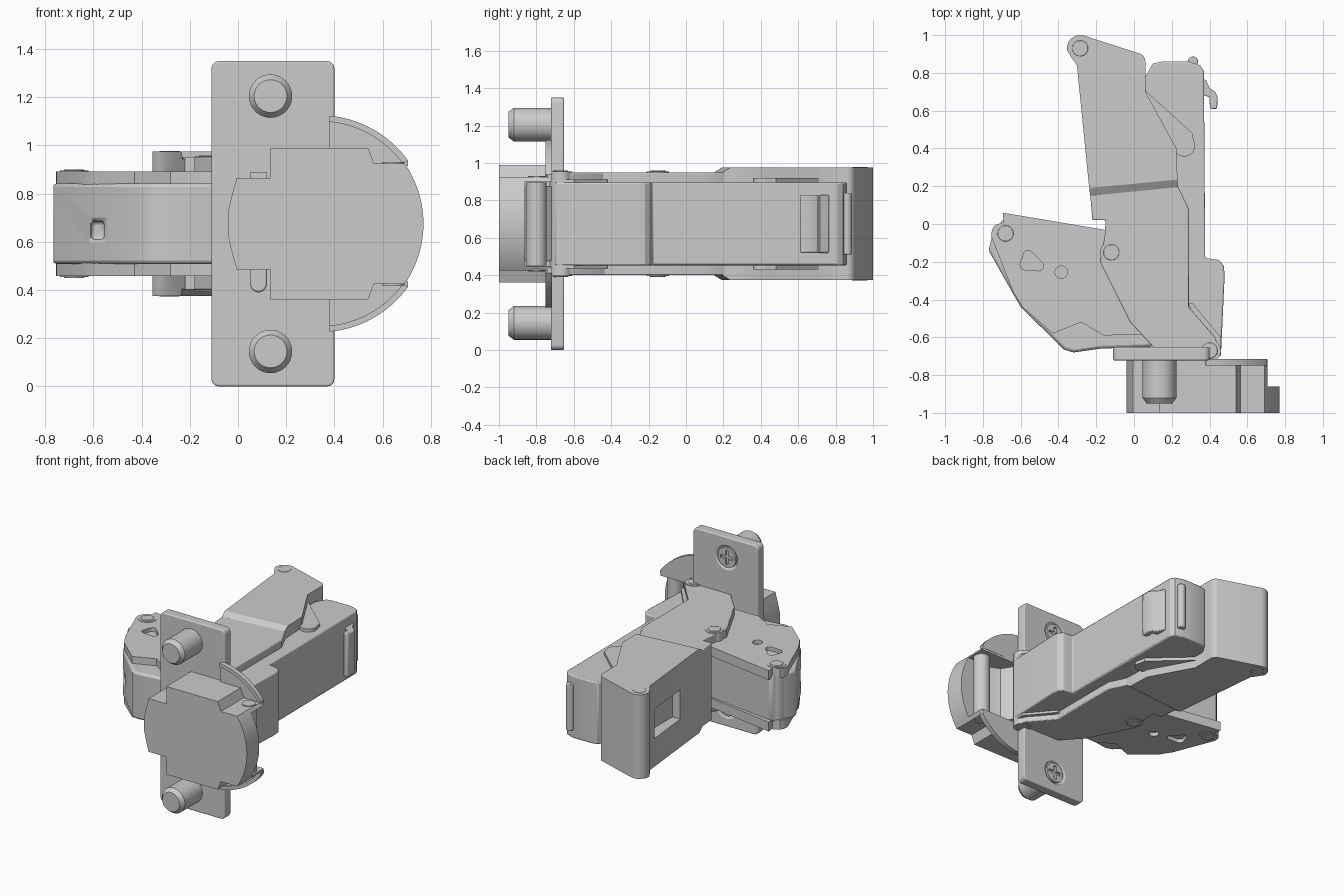
import bpy, bmesh, math
from mathutils import Matrix, Vector

if "Cube" in bpy.data.objects:
    bpy.data.objects.remove(bpy.data.objects["Cube"])

ZC = 0.675  # mirror plane height


def add(name, bm, bevel=0.0, seg=2):
    bmesh.ops.recalc_face_normals(bm, faces=bm.faces)
    me = bpy.data.meshes.new(name)
    bm.to_mesh(me)
    bm.free()
    ob = bpy.data.objects.new(name, me)
    bpy.context.collection.objects.link(ob)
    if bevel:
        m = ob.modifiers.new("bevel", "BEVEL")
        m.width, m.segments, m.limit_method, m.angle_limit = bevel, seg, "ANGLE", math.radians(40)
    return ob


def prism(name, pts, a, b, axis="z", bevel=0.0):
    """Extrude an outline: (x, y) along z, or (x, z) along y."""
    bm = bmesh.new()
    vs = [bm.verts.new((p, q, a) if axis == "z" else (p, a, q)) for p, q in pts]
    f = bm.faces.new(vs)
    ex = bmesh.ops.extrude_face_region(bm, geom=[f])["geom"]
    d = Vector((0, 0, b - a)) if axis == "z" else Vector((0, b - a, 0))
    bmesh.ops.translate(bm, vec=d, verts=[v for v in ex if isinstance(v, bmesh.types.BMVert)])
    return add(name, bm, bevel)


def half(name, pts, h, bevel=0.0):
    return prism(name, pts, ZC - h, ZC + h, "z", bevel)


def box(name, x, y, z, bevel=0.0):
    return prism(name, [(x[0], y[0]), (x[1], y[0]), (x[1], y[1]), (x[0], y[1])], z[0], z[1], "z", bevel)


def circle(cx, cy, r, a0=0, a1=360, n=40):
    closed = a1 - a0 == 360
    k = n if closed else n - 1
    return [(cx + r * math.cos(math.radians(a0 + (a1 - a0) * i / k)),
             cy + r * math.sin(math.radians(a0 + (a1 - a0) * i / k))) for i in range(n)]


def cut(ob, cutter):
    m = ob.modifiers.new("cut", "BOOLEAN")
    m.operation, m.object, m.solver = "DIFFERENCE", cutter, "EXACT"
    bpy.context.view_layer.objects.active = ob
    bpy.ops.object.modifier_move_to_index(modifier=m.name, index=0)
    bpy.ops.object.modifier_apply(modifier=m.name)
    bpy.data.objects.remove(cutter)


def pivot(name, x, y, h):
    half(name + "_washer", circle(x, y, 0.06), h + 0.004)
    ring = half(name + "_pin", circle(x, y, 0.042), h + 0.009, 0.003)
    return ring


# mounting plate with rounded corners
corners = [(0.37, 1.32, 0), (-0.08, 1.32, 90), (-0.08, 0.03, 180), (0.37, 0.03, 270)]
plate = prism("mounting_plate", [p for x, z, a in corners for p in circle(x, z, 0.03, a, a + 90, 6)],
              -0.722, -0.652, "y")
m = plate.modifiers.new("bevel", "BEVEL")
m.width, m.segments, m.limit_method, m.angle_limit = 0.022, 3, "ANGLE", math.radians(60)

# dowels in front, recessed cross screws behind
for s in (-1, 1):
    z = ZC + s * 0.53
    bm = bmesh.new()
    rings = []
    for y, r in ((-0.95, 0.068), (-0.92, 0.09), (-0.70, 0.09)):
        rings.append([bm.verts.new((x, y, q)) for x, q in circle(0.135, z, r)])
    bm.faces.new(rings[0])
    bm.faces.new(rings[2])
    for a, b in zip(rings, rings[1:]):
        for i in range(40):
            bm.faces.new((a[i], a[(i + 1) % 40], b[(i + 1) % 40], b[i]))
    add("dowel", bm)
    cut(plate, prism("cutter", circle(0.135, z, 0.082), -0.667, -0.6, "y"))
    head = prism("screw_head", circle(0.135, z, 0.07), -0.68, -0.652, "y")
    cut(head, box("cutter", (0.085, 0.185), (-0.67, -0.6), (z - 0.011, z + 0.011)))
    cut(head, box("cutter", (0.124, 0.146), (-0.67, -0.6), (z - 0.05, z + 0.05)))

# hinge cup
upper = [(-0.04, 0.055), (-0.025, 0.12), (-0.005, 0.19), (0.135, 0.19), (0.135, 0.314),
         (0.54, 0.314), (0.565, 0.25)]
a = math.degrees(math.asin(0.25 / 0.44))
outline = upper + circle(0.33, 0, 0.44, a, -a, 32) + [(x, -z) for x, z in reversed(upper)]
cup = prism("hinge_cup", [(x, ZC + z) for x, z in outline], -1.0, -0.718, "y")
cut(cup, box("cutter", (0.71, 0.9), (-0.85, -0.6), (0, 1.4)))
cut(cup, box("cutter", (0.42, 0.62), (-0.94, -0.6), (ZC - 0.225, ZC + 0.225)))
cut(cup, box("cutter", (0.58, 0.9), (-0.86, -0.6), (ZC - 0.225, ZC + 0.225)))

# crescent rims of the cup, above and below
for s in (-1, 1):
    hi, lo = math.degrees(math.acos(0.04 / 0.45)), math.degrees(math.acos(0.365 / 0.45))
    pts = circle(0.34, 0, 0.45, hi, lo, 20)
    pts += [(0.705, 0.24), (0.53, 0.24), (0.38, 0.30)]
    prism("cup_rim", [(x, ZC + s * z) for x, z in pts], -0.742, -0.716, "y")
    pts = circle(0.34, 0, 0.45, hi, lo, 20) + circle(0.34, 0, 0.425, lo, hi, 20)
    prism("cup_rim_lip", [(x, ZC + s * z) for x, z in pts], -0.75, -0.716, "y")

# small lever tips beside the cup
prism("lever_tip", circle(0.085, 0.425, 0.035, 180, 360, 12) + [(0.12, 0.50), (0.05, 0.50)],
      -0.76, -0.70, "y", 0.008)
box("lever_end", (0.05, 0.12), (-0.76, -0.70), (0.85, 0.887))

# cup roller and link
half("cup_roller", circle(0.645, -0.8, 0.055), 0.222)
half("cup_link", [(0.36, -0.66), (0.42, -0.70), (0.48, -0.80), (0.60, -0.85), (0.645, -0.855),
                  (0.62, -0.88), (0.46, -0.86), (0.40, -0.74)], 0.2)
for s in (-1, 1):
    z = ZC + s * 0.25
    prism("cup_pin", circle(0.645, -0.8, 0.045), z - 0.006, z + 0.006)

# lower arm
half("lower_arm", [(-0.232, 0.155), (-0.22, 0.02), (-0.15, 0.02), (-0.155, -0.06), (-0.18, -0.2),
                   (-0.02, -0.52), (0.1, -0.65), (0.15, -0.70), (0.38, -0.715), (0.43, -0.70),
                   (0.45, -0.66), (0.43, -0.60), (0.29, -0.44), (0.29, 0.08), (0.23, 0.205)], 0.275, 0.006)
# sloped step between lower and upper arm
bm = bmesh.new()
for x, y, h in ((-0.232, 0.15, 0.275), (0.233, 0.195, 0.275), (-0.237, 0.19, 0.3), (0.23, 0.235, 0.3)):
    for s in (-1, 1):
        bm.verts.new((x, y, ZC + s * h))
bmesh.ops.convex_hull(bm, input=bm.verts)
add("arm_step", bm)
# upper arm with a rounded end and side window
arm = half("upper_arm", [(-0.237, 0.19), (0.23, 0.235), (0.225, 0.40), (0.06, 0.70), (0.06, 0.84)]
           + circle(0.015, 0.86, 0.045, 0, 70, 6) + circle(-0.285, 0.93, 0.07, 70, 190, 16)
           + [(-0.33, 0.88), (-0.302, 0.84)], 0.3)
cut(arm, box("cutter", (-0.5, -0.2), (0.44, 0.78), (ZC - 0.1, ZC + 0.11)))

# tab with a round end
half("arm_tab", [(0.06, 0.60), (0.06, 0.71), (0.09, 0.68), (0.31, 0.48)]
     + circle(0.265, 0.415, 0.058, 30, -150, 14), 0.245)

# mounting channel behind the arm
half("mounting_channel", [(0.06, 0.60), (0.06, 0.78), (0.1, 0.85), (0.15, 0.86), (0.29, 0.86),
                          (0.35, 0.84), (0.37, 0.81), (0.377, -0.18), (0.45, -0.19), (0.475, -0.22),
                          (0.48, -0.27), (0.46, -0.70), (0.2, -0.70), (0.2, 0.45)], 0.222, 0.008)
half("channel_knob", circle(0.312, 0.86, 0.027, n=20), 0.165, 0.006)
half("release_clip", [(0.34, 0.76), (0.38, 0.765), (0.40, 0.72), (0.43, 0.70), (0.443, 0.67),
                      (0.44, 0.61), (0.405, 0.61), (0.40, 0.64), (0.40, 0.67), (0.375, 0.68),
                      (0.34, 0.68)], 0.155, 0.006)
for s in (-1, 1):
    # side flanges of the channel near the plate
    z = ZC + s * 0.228
    prism("channel_brace", [(0.29, -0.42), (0.31, -0.42), (0.46, -0.60), (0.46, -0.69), (0.36, -0.66)],
          z - 0.01, z + 0.01)

# damper body on the left
body = half("damper_body", [(-0.69, 0.03), (-0.75, -0.06), (-0.77, -0.14), (-0.60, -0.44), (-0.37, -0.665),
                            (-0.32, -0.68), (-0.18, -0.66), (0.1, -0.65), (0.1, -0.1), (-0.17, -0.04)],
            0.167, 0.015)
cut(body, box("cutter", (-0.61, -0.555), (-0.6, -0.38), (0.61, 0.685)))
for s in (-1, 1):
    z0, z1 = sorted((ZC + s * 0.15, ZC + s * 0.217))
    side = prism("damper_side", [(-0.695, 0.06), (-0.69, 0.01)] + circle(-0.68, -0.055, 0.075, 140, 200, 6)
                 + [(-0.64, -0.36), (-0.59, -0.44), (-0.43, -0.58), (-0.28, -0.52), (-0.16, -0.59),
                    (0.04, -0.585), (0.1, -0.5), (0.0, -0.06), (-0.16, -0.03)], z0, z1)
    c0, c1 = ZC + s * 0.19 , ZC + s * 0.3
    cut(side, prism("cutter", circle(-0.385, -0.255, 0.033, n=24), min(c0, c1), max(c0, c1)))
    tri = circle(-0.56, -0.165, 0.025, 60, 160, 6) + circle(-0.575, -0.215, 0.028, 170, 270, 6) \
        + circle(-0.505, -0.222, 0.026, 270, 400, 6)
    cut(side, prism("cutter", tri, min(c0, c1), max(c0, c1)))

# pivots
pivot("damper_pivot", -0.68, -0.05, 0.217)
pivot("centre_pivot", -0.12, -0.15, 0.275)
pivot("arm_end_pivot", -0.285, 0.93, 0.294)
pivot("cup_pivot", 0.40, -0.67, 0.275)

# smooth shading with sharp edges kept
bpy.ops.object.select_all(action="SELECT")
bpy.context.view_layer.objects.active = plate
bpy.ops.object.shade_smooth_by_angle(angle=math.radians(30))
